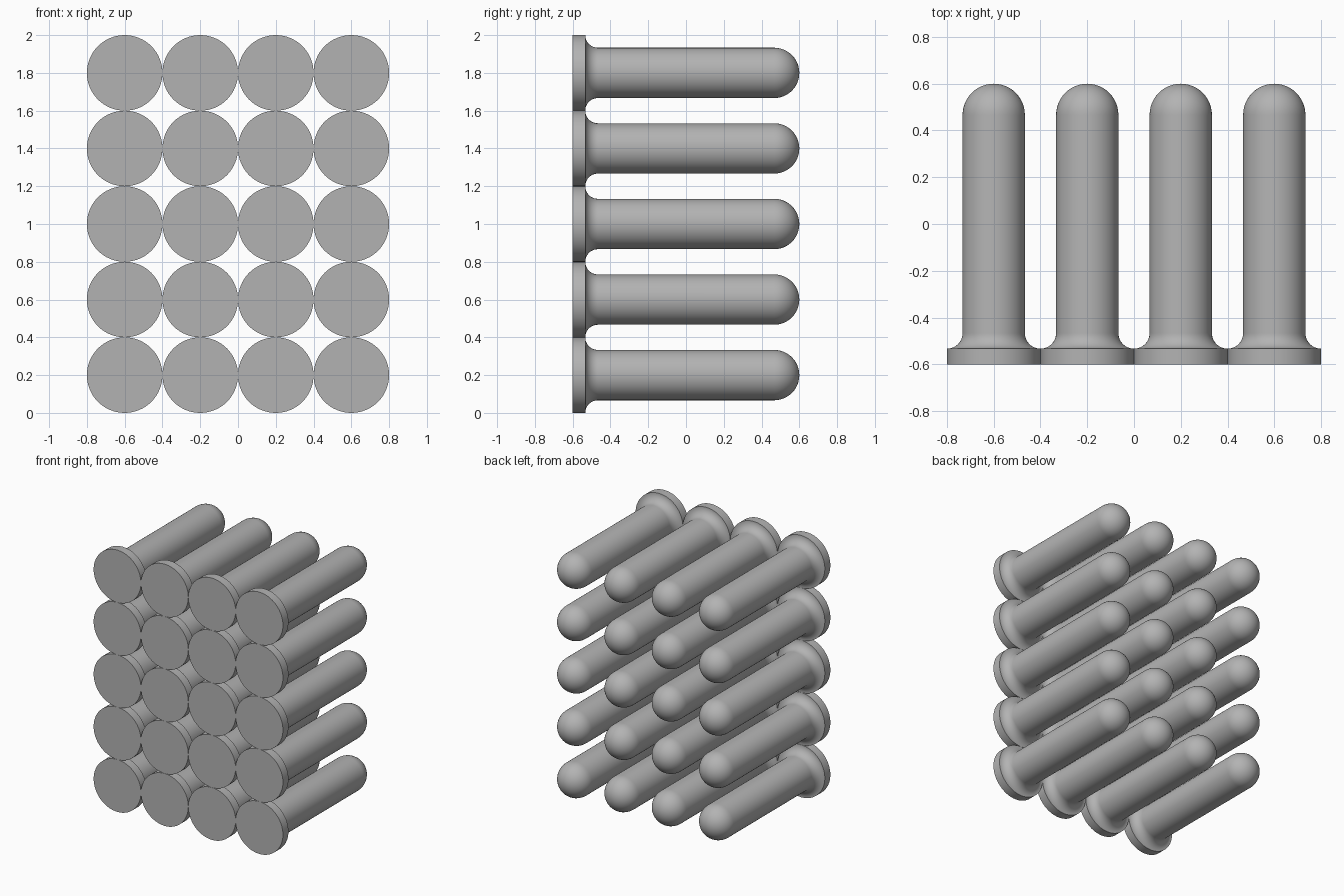
import bpy
import bmesh
from math import sin, cos, pi, radians

cube = bpy.data.objects.get("Cube")
if cube:
    bpy.data.objects.remove(cube, do_unlink=True)

# Plain grey material
grey = bpy.data.materials.new("plain grey")
grey.use_nodes = True
colour = (0.45, 0.45, 0.45, 1)
grey.diffuse_color = colour
grey.node_tree.nodes["Principled BSDF"].inputs["Base Color"].default_value = colour

FLANGE_R, SHAFT_R = 0.2, 0.1333
BACK, FRONT, FLANGE_Y = 0.6, -0.6, -0.5333
FILLET = FLANGE_R - SHAFT_R
SEGMENTS, ARC = 64, 12


def arc(r0, y0, radius, start, end):
    """Quarter arc as (radius, y) profile points."""
    angles = [start + (end - start) * i / ARC for i in range(ARC + 1)]
    return [(r0 + radius * cos(a), y0 + radius * sin(a)) for a in angles]


# Half profile: flat disc, fillet into the shaft, domed end
profile = [(0, FRONT), (FLANGE_R, FRONT)]
profile += arc(FLANGE_R, FLANGE_Y + FILLET, FILLET, -pi / 2, -pi)
profile += arc(0, BACK - SHAFT_R, SHAFT_R, 0, pi / 2)

# Revolve the profile around the y axis
bm = bmesh.new()
verts = [bm.verts.new((r, y, 0)) for r, y in profile]
edges = [bm.edges.new(pair) for pair in zip(verts, verts[1:])]
bmesh.ops.spin(bm, geom=verts + edges, cent=(0, 0, 0), axis=(0, 1, 0),
               angle=2 * pi, steps=SEGMENTS, use_duplicate=False)
bmesh.ops.remove_doubles(bm, verts=bm.verts, dist=0.0001)
bmesh.ops.recalc_face_normals(bm, faces=bm.faces)
mesh = bpy.data.meshes.new("peg")
bm.to_mesh(mesh)
bm.free()
mesh.materials.append(grey)

# Smooth shading with a sharp flange rim
mesh.shade_smooth()
mesh.set_sharp_from_angle(angle=radians(40))

# Grid of pegs sharing one mesh
for row in range(5):
    for col in range(4):
        peg = bpy.data.objects.new(f"peg_row{row + 1}_column{col + 1}", mesh)
        peg.location = ((col - 1.5) * 0.4, 0, 0.2 + row * 0.4)
        bpy.context.collection.objects.link(peg)
